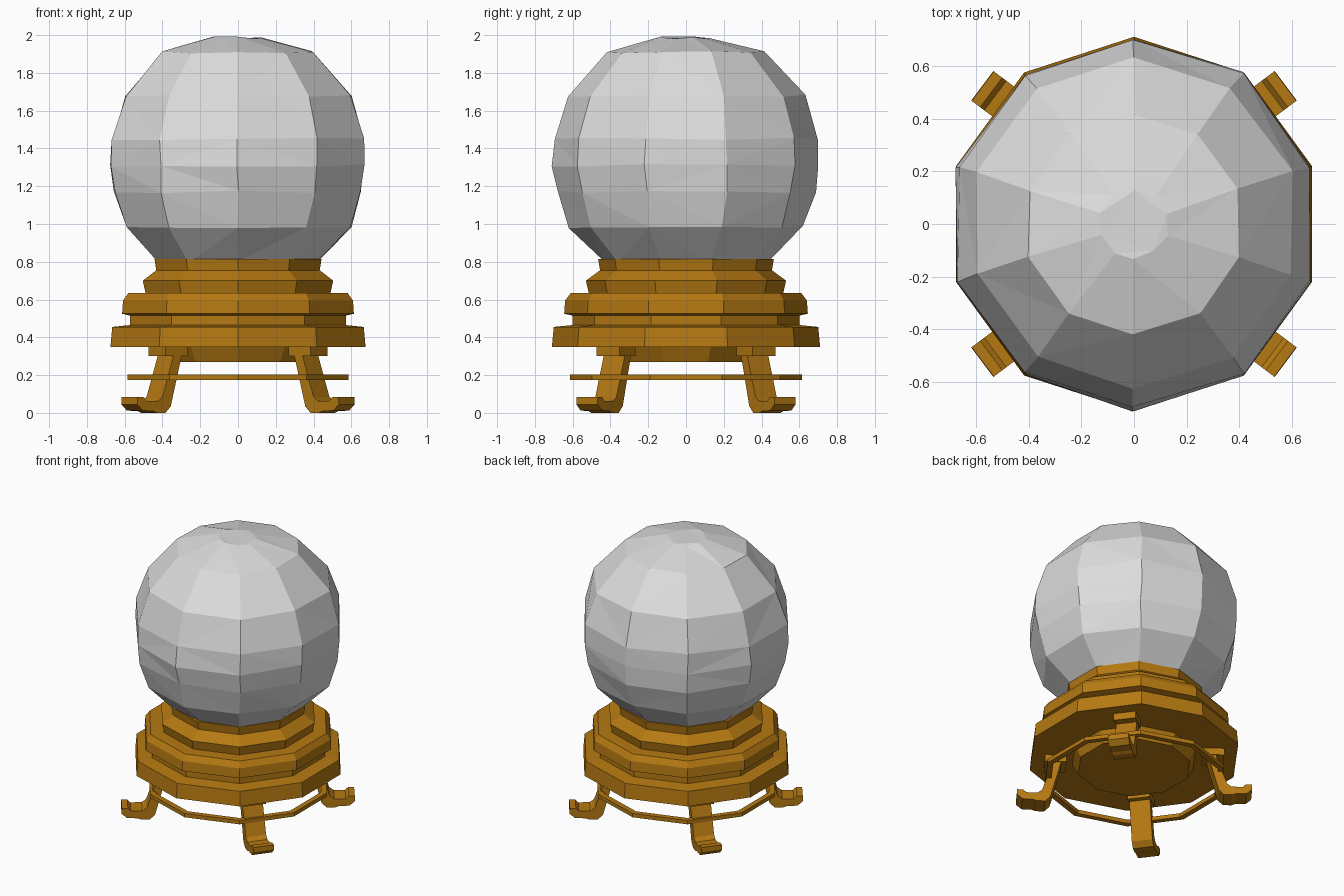
import bpy, bmesh, math, random
from mathutils import Vector

if "Cube" in bpy.data.objects:
    bpy.data.objects.remove(bpy.data.objects["Cube"])

random.seed(4)
SIDES = 10


def material(name, color):
    m = bpy.data.materials.new(name)
    m.diffuse_color = (*color, 1)
    m.use_nodes = True
    m.node_tree.nodes["Principled BSDF"].inputs["Base Color"].default_value = m.diffuse_color
    return m


GOLD = material("antique gold", (0.46, 0.19, 0.006))
GLASS = material("pale grey glass", (0.72, 0.72, 0.72))


def finish(name, bm, mat):
    bmesh.ops.recalc_face_normals(bm, faces=bm.faces)
    me = bpy.data.meshes.new(name)
    bm.to_mesh(me)
    bm.free()
    me.materials.append(mat)
    ob = bpy.data.objects.new(name, me)
    bpy.context.collection.objects.link(ob)
    return ob


def lathe(name, profile, mat, closed=False, jitter=0.0):
    """Ten-sided turned shape from (radius, height) points, a corner facing front."""
    bm = bmesh.new()
    rings = []
    for r, z in profile:
        ring = []
        for i in range(SIDES):
            a = math.pi / 2 + 2 * math.pi * i / SIDES
            off = Vector([random.uniform(-jitter, jitter) for _ in range(3)])
            ring.append(bm.verts.new(Vector((r * math.cos(a), r * math.sin(a), z)) + off))
        rings.append(ring)
    pairs = list(zip(rings, rings[1:]))
    if closed:
        pairs.append((rings[-1], rings[0]))
    for lo, hi in pairs:
        for i in range(SIDES):
            j = (i + 1) % SIDES
            bm.faces.new((lo[i], lo[j], hi[j], hi[i]))
    if not closed:
        bm.faces.new(rings[0])
        bm.faces.new(rings[-1])
    if jitter:
        bmesh.ops.triangulate(bm, faces=bm.faces)
    return finish(name, bm, mat)


def extrude_leg(name, outline, width, sx, sy):
    """Side outline (outward distance, height) given a width, placed at one corner."""
    d = Vector((0.8 * sx, 0.6 * sy, 0))
    n = Vector((-0.6 * sx, 0.8 * sy, 0))
    base = Vector((0.37 * sx, 0.37 * sy, 0))
    bm = bmesh.new()
    sides = [[bm.verts.new(base + d * s + n * k * width / 2 + Vector((0, 0, z)))
              for s, z in outline] for k in (-1, 1)]
    bm.faces.new(sides[0])
    bm.faces.new(sides[1])
    for i in range(len(outline)):
        j = (i + 1) % len(outline)
        bm.faces.new((sides[0][i], sides[0][j], sides[1][j], sides[1][i]))
    return finish(name, bm, GOLD)


# Faceted globe
lathe("globe", [(0.44, 0.80), (0.625, 0.985), (0.685, 1.17), (0.705, 1.31), (0.70, 1.45),
                (0.63, 1.68), (0.42, 1.91), (0.13, 1.987)], GLASS, jitter=0.007)

# Stepped pedestal
lathe("pedestal", [(0.38, 0.27), (0.42, 0.35), (0.71, 0.35), (0.70, 0.455), (0.60, 0.465),
                   (0.60, 0.515), (0.645, 0.525), (0.64, 0.595), (0.61, 0.635),
                   (0.515, 0.635), (0.53, 0.70), (0.455, 0.755), (0.465, 0.815)], GOLD)

# Thin brace ring between the legs
lathe("brace_ring", [(0.575, 0.175), (0.615, 0.175), (0.615, 0.203), (0.575, 0.203)],
      GOLD, closed=True)

# Four splayed legs with upturned feet and mounting blocks
leg = [(-0.05, 0.35), (0.0, 0.35), (0.09, 0.085), (0.12, 0.062), (0.195, 0.062), (0.215, 0.083),
       (0.255, 0.083), (0.257, 0.045), (0.22, 0.012), (0.15, 0.01), (0.125, 0.0),
       (0.07, 0.0), (0.035, 0.035)]
block = [(-0.072, 0.30), (0.072, 0.30), (0.072, 0.36), (-0.072, 0.36)]
for sx, side in ((1, "right"), (-1, "left")):
    for sy, end in ((1, "back"), (-1, "front")):
        extrude_leg(f"{end}_{side}_leg", leg, 0.14, sx, sy)
        extrude_leg(f"{end}_{side}_leg_block", block, 0.15, sx, sy)
